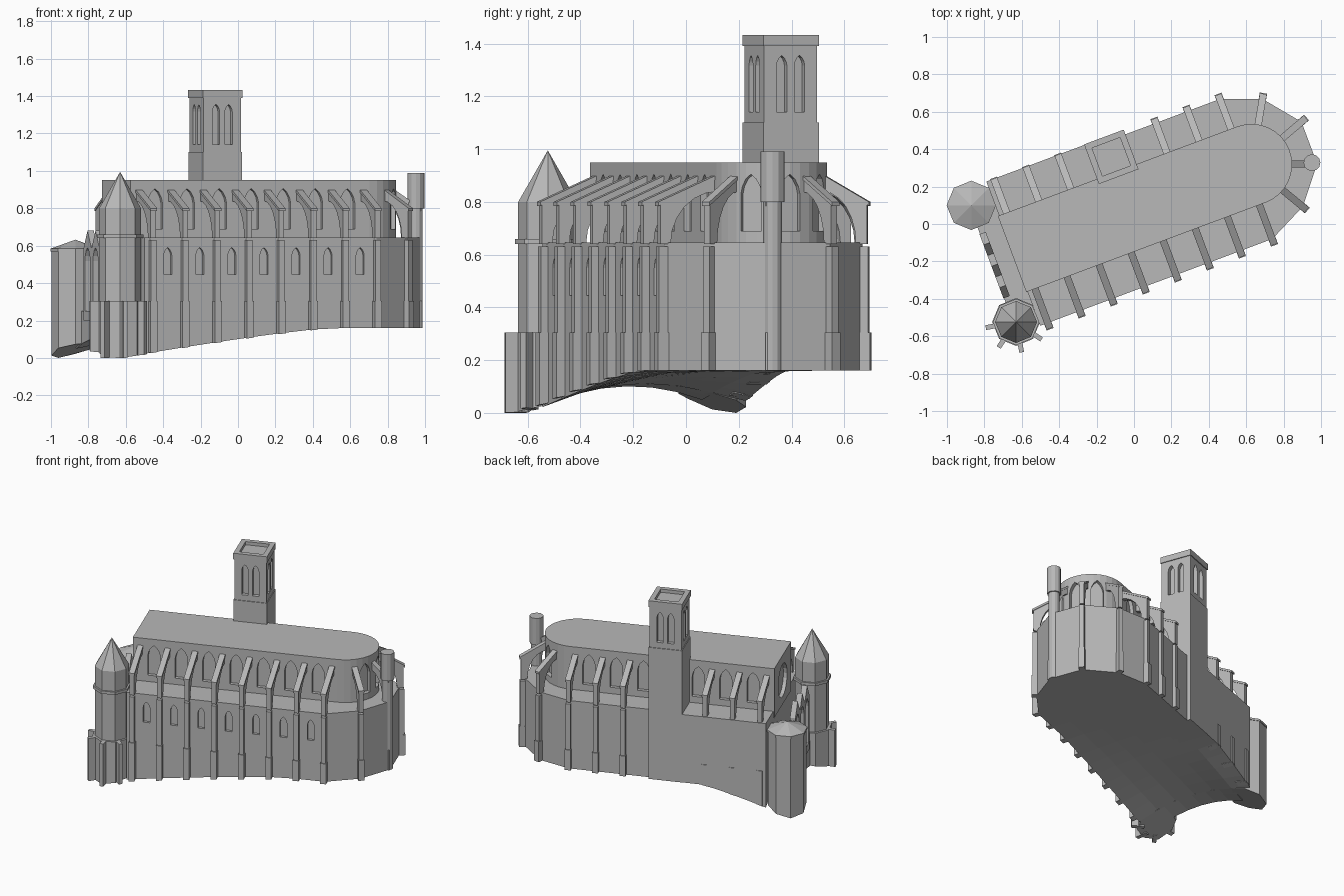
import bpy, bmesh
from math import sin, cos, radians, pi

if "Cube" in bpy.data.objects:
    bpy.data.objects.remove(bpy.data.objects["Cube"])

TURN = radians(20.5)      # the church axis is turned in plan
MID = 0.078               # v of the church centre line

stone = bpy.data.materials.new("grey stone")
stone.diffuse_color = (0.48, 0.48, 0.48, 1)
stone.use_nodes = True
stone.node_tree.nodes["Principled BSDF"].inputs["Base Color"].default_value = stone.diffuse_color


def ground(u, v):
    """Sloping underside: deep below the west end, shallow at the apse."""
    t = (v + 0.335) / 0.825
    s = min(1, max(0, (0.4 - 0.62 * t - u) / (1.2 - 0.62 * t))) ** 1.2
    return 0.16 - 0.16 * s + 0.1 * s * max(0, 1 - ((v - 0.07) / 0.4) ** 2)


def make(name, parts):
    """Join (verts, faces) parts, given in church axes, into one object."""
    bm = bmesh.new()
    for verts, faces in parts:
        vs = [bm.verts.new((u * cos(TURN) - v * sin(TURN),
                            u * sin(TURN) + v * cos(TURN), z)) for u, v, z in verts]
        for f in faces:
            bm.faces.new([vs[i] for i in f])
    bmesh.ops.recalc_face_normals(bm, faces=bm.faces[:])
    me = bpy.data.meshes.new(name)
    bm.to_mesh(me)
    bm.free()
    me.materials.append(stone)
    ob = bpy.data.objects.new(name, me)
    bpy.context.collection.objects.link(ob)
    return ob


def skin(n):
    return [tuple(range(n)), tuple(range(n, 2 * n))] + \
           [(i, (i + 1) % n, n + (i + 1) % n, n + i) for i in range(n)]


def prism(pts, z0, z1):
    """Upright prism; z0 None follows the ground."""
    low = [(u, v, ground(u, v) if z0 is None else z0) for u, v in pts]
    return low + [(u, v, z1) for u, v in pts], skin(len(pts))


def ring(u, v, r, n=8, start=-TURN):
    return [(u + r * cos(start + 2 * pi * i / n), v + r * sin(start + 2 * pi * i / n)) for i in range(n)]


def spire(u, v, r, z0, z1):
    return [(a, b, z0) for a, b in ring(u, v, r)] + [(u, v, z1)], \
           [tuple(range(8))] + [(i, (i + 1) % 8, 8) for i in range(8)]


def polar(u, v, ang, r, h):
    return u + r * cos(ang) - h * sin(ang), v + r * sin(ang) + h * cos(ang)


def bar(u, v, ang, r0, r1, w):
    return [polar(u, v, ang, r, h) for r, h in ((r0, -w), (r1, -w), (r1, w), (r0, w))]


def facing(profile, u, v, ang, r0, r1):
    """Profile of (sideways, z) pushed along direction ang from r0 to r1."""
    return [(*polar(u, v, ang, r, h), z) for r in (r0, r1) for h, z in profile], skin(len(profile))


def lancet(w, z0, z1):
    h = min(1.8 * w, (z1 - z0) * 0.5)
    right = [(w, z1 - h), (0.85 * w, z1 - 0.62 * h), (0.5 * w, z1 - 0.25 * h)]
    return [(-w, z0), (w, z0)] + right + [(0, z1)] + [(-a, b) for a, b in reversed(right)]


def cut(ob, parts):
    cutter = make(ob.name + "_cutter", parts)
    cutter.hide_render = True
    cutter.hide_viewport = True
    m = ob.modifiers.new("openings", 'BOOLEAN')
    m.object, m.operation, m.solver = cutter, 'DIFFERENCE', 'EXACT'


def loft(stations, top):
    """Closed block over stations (u, v_low, v_high) with a ground-shaped underside."""
    k = 7
    verts, faces = [], []
    for u, a, b in stations:
        row = [a + (b - a) * j / (k - 1) for j in range(k)]
        verts += [(u, v, ground(u, v)) for v in row] + [(u, b, top), (u, a, top)]
    n = k + 2
    for i in range(len(stations) - 1):
        for j in range(n):
            a, b = i * n + j, i * n + (j + 1) % n
            faces.append((a, b, b + n, a + n))
    return verts, faces + [tuple(range(n)), tuple(range(len(verts) - n, len(verts)))]


SOUTH, NORTH = -pi / 2, pi / 2
bays = [-0.617 + 0.183 * i for i in range(8)]
mids = [u + 0.0915 for u in bays[:-1]]

# Aisles and ambulatory with small lancets on the south side
st = [(-0.66 + 0.11 * i, -0.334, 0.489) for i in range(8)]
st += [(0.115, -0.334, 0.465), (0.3, -0.334, 0.465), (0.48, -0.334, 0.465), (0.665, -0.334, 0.465),
       (0.878, MID - 0.307, MID + 0.307), (1.03, MID - 0.12, MID + 0.12)]
aisles = make("aisle_walls", [loft(st, 0.645)])
cut(aisles, [facing(lancet(0.023, 0.445, 0.59), u, 0, SOUTH, 0.315, 0.36) for u in mids])
make("porch_floor", [loft([(-0.79, -0.25, 0.36), (-0.72, -0.25, 0.36), (-0.655, -0.25, 0.36)], 0.25)])

# High nave with rounded apse, clerestory lancets and round west window
R = 0.217
plan = [(-0.667, MID + R), (-0.667, MID - R)]
plan += [(0.70 + R * cos(pi * (i / 16 - 0.5)), MID + R * sin(pi * (i / 16 - 0.5))) for i in range(17)]
nave = make("nave", [prism(plan, 0.6, 0.95)])
tall = lancet(0.042, 0.69, 0.905)
holes = [facing(tall, u, MID, SOUTH, R - 0.025, R + 0.03) for u in mids]
holes += [facing(tall, u, MID, NORTH, R - 0.025, R + 0.03) for i, u in enumerate(mids) if i != 3]
holes += [facing(tall, 0.70, MID, radians(a), R - 0.03, R + 0.03) for a in (-40, 0, 40)]
rose = [(0.115 * cos(i * pi / 10), 0.77 + 0.115 * sin(i * pi / 10)) for i in range(20)]
holes.append(facing(rose, -0.667, MID, pi, -0.025, 0.03))
cut(nave, holes)


# Stepped buttresses carrying flying arches
def flyer(u, v, ang, r_out, w=0.015):
    r_in = R - 0.015
    arch = [(r_out - 0.05 - (r_out - 0.05 - r_in) * (1 - cos(t * pi / 12)),
             0.64 + 0.2 * sin(t * pi / 12)) for t in range(7)]
    prof = [(r_in, 0.895), (r_out - 0.008, 0.79), (r_out - 0.008, 0.64)] + arch
    n = len(prof)
    verts = [(*polar(u, v, ang, r, h), z) for h in (-w, w) for r, z in prof]
    cap = [(*polar(u, v, ang, r, h), z) for h in (-w - 0.004, w + 0.004)
           for r, z in ((r_in, 0.89), (r_out, 0.785), (r_out, 0.8), (r_in, 0.905))]
    return [(verts, skin(n)), (cap, skin(4)),
            prism(bar(u, v, ang, r_out - 0.075, r_out - 0.003, w + 0.001), None, 0.63),
            prism(bar(u, v, ang, r_out - 0.075, r_out + 0.004, w + 0.005), None, 0.305)]


for i, u in enumerate(bays):
    make("south_buttress", flyer(u, MID, SOUTH, 0.444))
    if i not in (3, 4):
        make("north_buttress", flyer(u, MID, NORTH, 0.412))
for a in (-60, -20, 20, 60):
    make("apse_buttress", flyer(0.70, MID, radians(a), 0.35 if a == -20 else 0.383))

# Stair turret at the apse
make("apse_turret", [prism(ring(1.006, -0.026, 0.045, 12), 0.8, 0.99),
                     prism(ring(1.006, -0.026, 0.036, 12), None, 0.8)])

# Bell tower with paired lancets, cornice and sunken top
BU, BV = 0.012, 0.379


def square(r):
    return [(BU - r, BV - r), (BU + r, BV - r), (BU + r, BV + r), (BU - r, BV + r)]


make("bell_tower_base", [prism(square(0.112), None, 1.1)])
belfry = make("belfry", [prism(square(0.107), 1.1, 1.4)])
cut(belfry, [facing(lancet(0.021, 1.14, 1.355), *polar(BU, BV, k * pi / 2, 0, s), k * pi / 2, 0.08, 0.13)
             for k in range(4) for s in (-0.036, 0.036)])
crown = make("bell_tower_cornice", [prism(square(0.113), 1.39, 1.433)])
cut(crown, [prism(square(0.08), 1.41, 1.5)])

# South-west stair tower with spire
TU, TV = -0.774, -0.27
make("southwest_tower", [prism(ring(TU, TV, 0.128), None, 0.305), prism(ring(TU, TV, 0.112), 0.305, 0.64),
                         prism(ring(TU, TV, 0.124), 0.64, 0.66), prism(ring(TU, TV, 0.112), 0.66, 0.8)])
make("southwest_spire", [spire(TU, TV, 0.112, 0.8, 0.995)])
make("southwest_tower_buttresses",
     [prism(bar(TU, TV, radians(a), 0.08, 0.165, 0.013), None, 0.305) for a in (170, 215, 260, 305)])

# North-west tower with low roof
make("northwest_tower", [prism(ring(-0.78, 0.398, 0.128), None, 0.57),
                         prism(ring(-0.78, 0.398, 0.132), 0.57, 0.585)])
make("northwest_tower_roof", [spire(-0.78, 0.398, 0.13, 0.585, 0.632)])

# Gabled west screen with three pointed openings
g = 0.122
outline = [(-1.5 * g, 0.2), (1.5 * g, 0.2)]
outline += [(1.5 * g - 0.5 * g * i, 0.68 if i % 2 else 0.585) for i in range(7)]
screen = make("west_screen", [facing(outline, -0.775, 0.055, pi, -0.018, 0.018)])
cut(screen, [facing(lancet(0.04, 0.252, 0.59), -0.775, 0.055 + k * g, pi, -0.05, 0.05) for k in (-1, 0, 1)])
